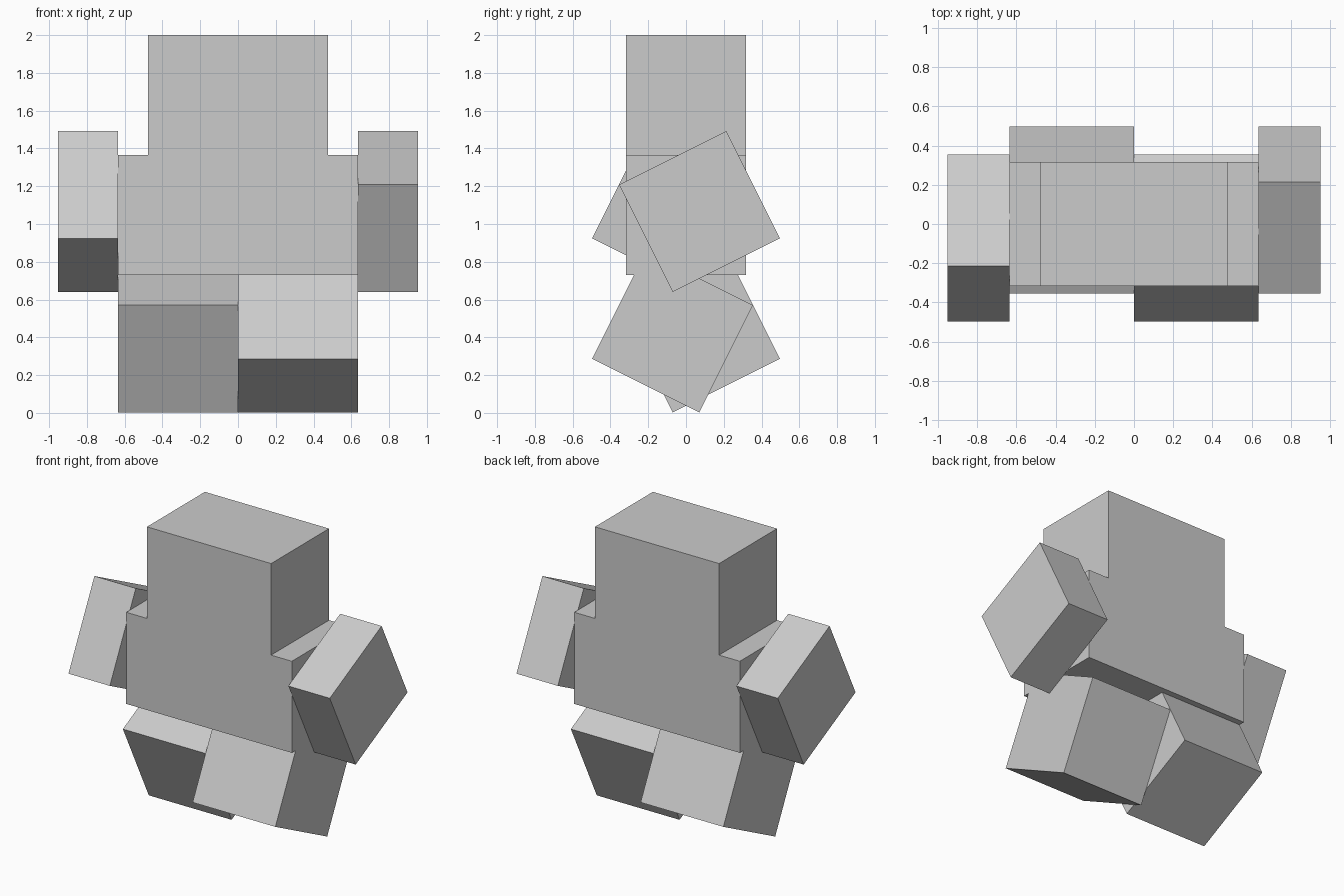
import bpy
import math
from mathutils import Matrix

if "Cube" in bpy.data.objects:
    bpy.data.objects.remove(bpy.data.objects["Cube"])

grey = bpy.data.materials.new("plain grey")
grey.diffuse_color = (0.6, 0.6, 0.6, 1)
grey.use_nodes = True
grey.node_tree.nodes["Principled BSDF"].inputs["Base Color"].default_value = grey.diffuse_color

U = 0.635                     # basic block size
SWING = math.atan(0.5)        # limb swing about the x axis


def block(name, centre, size, swing=0.0):
    bpy.ops.mesh.primitive_cube_add(size=1)
    ob = bpy.context.object
    ob.name = name
    ob.data.transform(Matrix.Diagonal((*size, 1)))
    ob.location = centre
    ob.rotation_euler.x = swing
    ob.data.materials.append(grey)
    return ob


# Torso and head
block("torso", (0, 0, 1.048), (2 * U, U, U))
block("head", (0, 0, 1.683), (1.5 * U, U, U))

# Arms and legs swing in opposite directions on each side
for label, s in (("right", 1), ("left", -1)):
    block(label + "_arm", (s * 0.7935, s * 0.0715, 1.066), (U / 2, U, U), s * SWING)
    block(label + "_leg", (s * U / 2, -s * 0.0715, 0.428), (U, U, U), -s * SWING)
